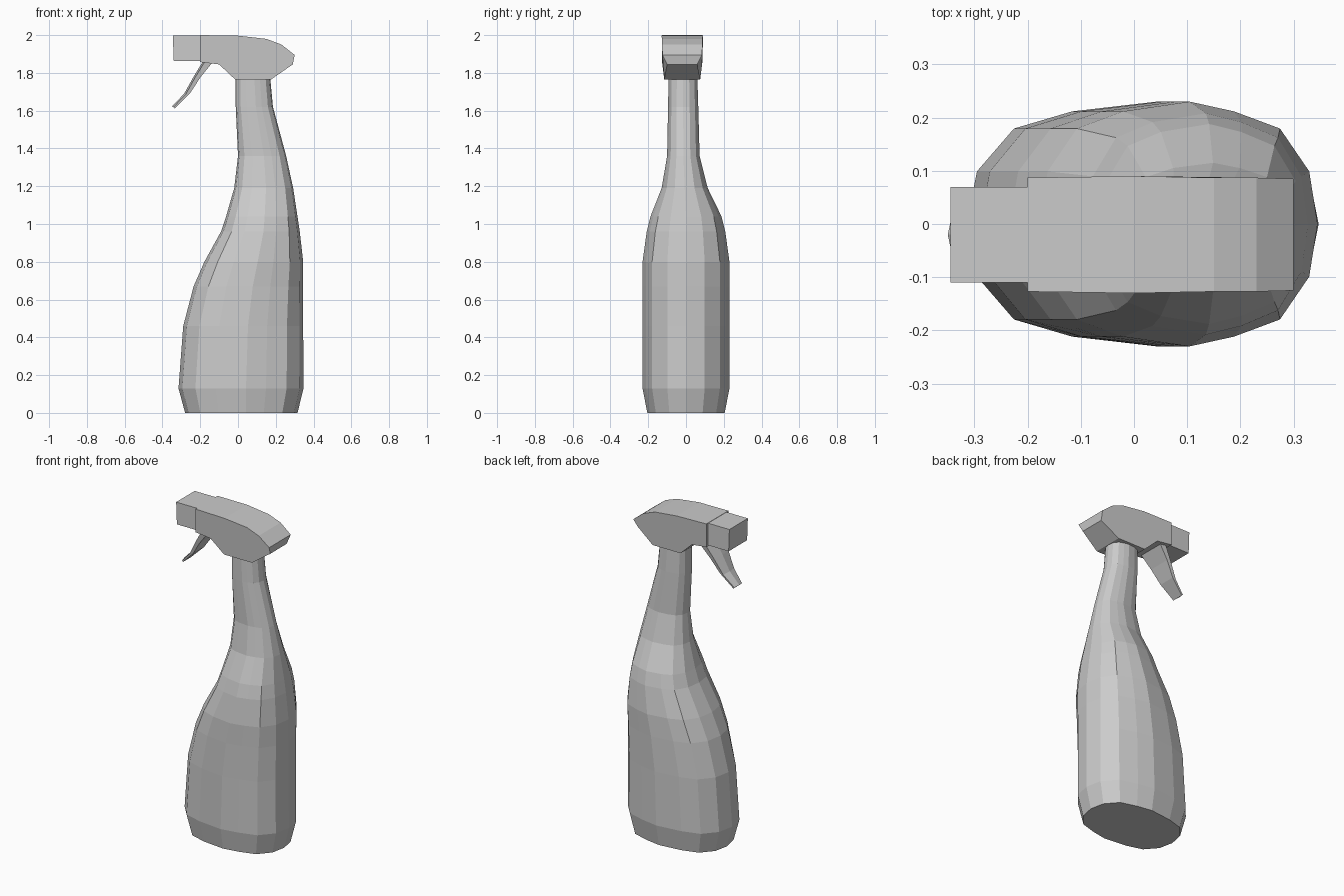
import bpy
from mathutils import Vector

if "Cube" in bpy.data.objects:
    bpy.data.objects.remove(bpy.data.objects["Cube"])

YC = -0.02  # the spray head sits slightly forward of the bottle centre


def make_object(name, verts, faces):
    mesh = bpy.data.meshes.new(name)
    mesh.from_pydata(verts, [], faces)
    mesh.validate()
    obj = bpy.data.objects.new(name, mesh)
    bpy.context.collection.objects.link(obj)
    bpy.ops.object.select_all(action='DESELECT')
    obj.select_set(True)
    bpy.context.view_layer.objects.active = obj
    bpy.ops.object.mode_set(mode='EDIT')
    bpy.ops.mesh.select_all(action='SELECT')
    bpy.ops.mesh.normals_make_consistent(inside=False)
    bpy.ops.object.mode_set(mode='OBJECT')
    return obj


def loft(name, rings):
    """Join equal-length closed rings with quads and cap both ends."""
    n = len(rings[0])
    faces = [(r * n + i, r * n + (i + 1) % n, (r + 1) * n + (i + 1) % n, (r + 1) * n + i)
             for r in range(len(rings) - 1) for i in range(n)]
    last = (len(rings) - 1) * n
    faces += [tuple(reversed(range(n))), tuple(range(last, last + n))]
    return make_object(name, [Vector(p) for ring in rings for p in ring], faces)


# Bottle: sixteen-sided squarish oval, lofted up to the neck
quarter = [(1, 0), (0.94, 0.43), (0.73, 0.78), (0.40, 0.92)]
half = quarter + [(0.08, 1)] + [(-x, y) for x, y in reversed(quarter)]
section = half + [(x, -y) for x, y in reversed(half[1:-1])]
# z, left x, right x, half depth, centre y
levels = [
    (0.00, -0.280, 0.315, 0.205, 0), (0.13, -0.315, 0.347, 0.230, 0),
    (0.46, -0.290, 0.345, 0.230, 0), (0.67, -0.235, 0.345, 0.230, 0),
    (0.80, -0.178, 0.345, 0.230, 0), (0.96, -0.090, 0.327, 0.208, 0),
    (1.04, -0.063, 0.315, 0.188, 0), (1.19, -0.020, 0.292, 0.122, -0.007),
    (1.36, 0.000, 0.255, 0.086, -0.014), (1.62, -0.012, 0.185, 0.080, -0.015),
    (1.78, -0.012, 0.170, 0.076, -0.016),
]
loft("bottle", [[((l + r) / 2 + x * (r - l) / 2, cy + y * d, z) for x, y in section]
                for z, l, r, d, cy in levels])

# Spray head: side profile with a half width at each point
head = [
    (-0.20, 2.000, 0.107), (0.00, 1.997, 0.110), (0.15, 1.980, 0.107),
    (0.23, 1.950, 0.107), (0.30, 1.895, 0.105), (0.29, 1.845, 0.080),
    (0.175, 1.765, 0.095), (-0.015, 1.765, 0.095), (-0.10, 1.845, 0.105),
    (-0.20, 1.857, 0.107),
]
loft("spray_head", [[(x, YC + s * w, z) for x, z, w in head] for s in (-1, 1)])

# Nozzle: square block, a little narrower than the head
nozzle = [(-0.345, 1.998), (-0.195, 1.998), (-0.195, 1.862), (-0.34, 1.862)]
loft("nozzle", [[(x, YC + s * 0.09, z) for x, z in nozzle] for s in (-1, 1)])

# Trigger: tapering curved lever (outer x, z, inner x, z, half width)
stations = [
    (-0.185, 1.862, -0.130, 1.862, 0.085), (-0.235, 1.780, -0.200, 1.775, 0.070),
    (-0.285, 1.690, -0.255, 1.690, 0.053), (-0.350, 1.622, -0.335, 1.611, 0.037),
]
loft("trigger", [[(ox, YC, oz), (ox + 0.008, YC + w, oz - 0.004), (ix, YC + w, iz),
                  (ix, YC - w, iz), (ox + 0.008, YC - w, oz - 0.004)]
                 for ox, oz, ix, iz, w in stations])
